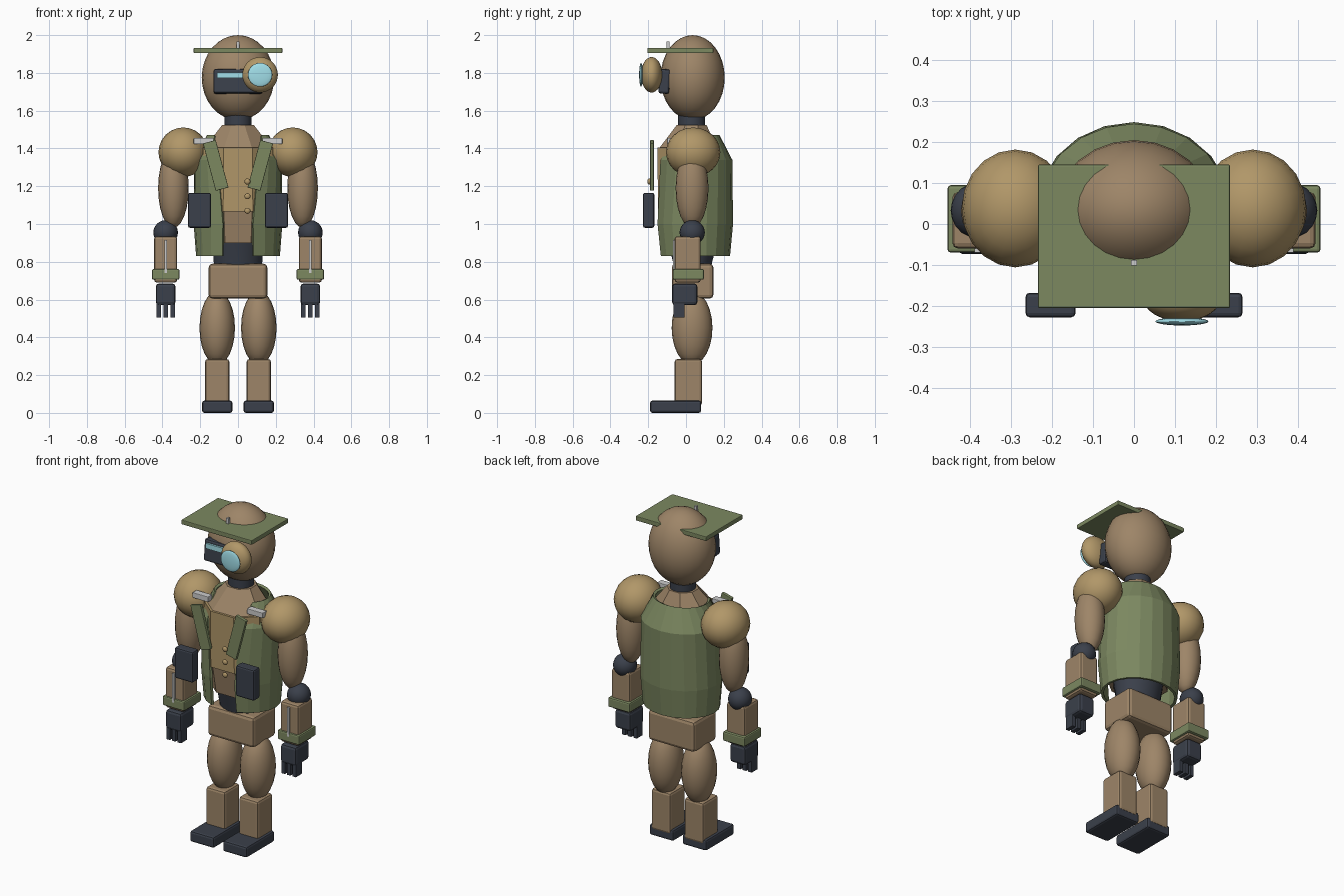
import bpy, bmesh
from math import sin, cos, pi, radians
from mathutils import Matrix, Vector

if "Cube" in bpy.data.objects:
    bpy.data.objects.remove(bpy.data.objects["Cube"])


def material(name, rgb):
    m = bpy.data.materials.new(name)
    m.diffuse_color = (*rgb, 1)
    m.use_nodes = True
    m.node_tree.nodes["Principled BSDF"].inputs["Base Color"].default_value = m.diffuse_color
    return m


BROWN = material("brown", (0.34, 0.235, 0.138))
TAN = material("tan", (0.44, 0.31, 0.14))
GREEN = material("green", (0.20, 0.246, 0.118))
DARK = material("dark", (0.043, 0.051, 0.07))
STEEL = material("steel", (0.58, 0.58, 0.60))
GLASS = material("glass", (0.36, 0.74, 0.82))


def finish(bm, name, mat, smooth=False):
    bmesh.ops.recalc_face_normals(bm, faces=bm.faces[:])
    for f in bm.faces:
        f.smooth = smooth
    me = bpy.data.meshes.new(name)
    bm.to_mesh(me)
    bm.free()
    me.materials.append(mat)
    ob = bpy.data.objects.new(name, me)
    bpy.context.collection.objects.link(ob)
    return ob


def ball(name, mat, c, r, seg=20, rings=12):
    bm = bmesh.new()
    bmesh.ops.create_uvsphere(bm, u_segments=seg, v_segments=rings, radius=1)
    bmesh.ops.transform(bm, matrix=Matrix.Translation(c) @ Matrix.Diagonal((*r, 1)), verts=bm.verts[:])
    return finish(bm, name, mat, True)


def box(name, mat, lo, hi, bevel=0.0, rot=None):
    """Box between two corners, optionally bevelled and turned about its centre."""
    lo, hi = Vector(lo), Vector(hi)
    bm = bmesh.new()
    bmesh.ops.create_cube(bm, size=1)
    bmesh.ops.scale(bm, vec=hi - lo, verts=bm.verts[:])
    if bevel:
        bmesh.ops.bevel(bm, geom=bm.edges[:], offset=bevel, segments=2, profile=0.5, affect='EDGES')
    if rot:
        bmesh.ops.transform(bm, matrix=Matrix.Rotation(radians(rot[0]), 4, rot[1]), verts=bm.verts[:])
    bmesh.ops.translate(bm, vec=(lo + hi) / 2, verts=bm.verts[:])
    return finish(bm, name, mat)


def loft(name, mat, rings, n, smooth=False):
    """Closed stack of elliptical rings (z, rx, ry, cy), with a flat side to the front."""
    bm = bmesh.new()
    rows = [[bm.verts.new((rx * sin((i + .5) * 2 * pi / n), cy - ry * cos((i + .5) * 2 * pi / n), z))
             for i in range(n)] for z, rx, ry, cy in rings]
    for a, b in zip(rows, rows[1:]):
        for i in range(n):
            bm.faces.new((a[i], a[(i + 1) % n], b[(i + 1) % n], b[i]))
    bm.faces.new(rows[0])
    bm.faces.new(rows[-1])
    ob = finish(bm, name, mat, smooth)
    if smooth:
        bpy.context.view_layer.objects.active = ob
        ob.select_set(True)
        bpy.ops.object.shade_smooth_by_angle(angle=radians(40))
        ob.select_set(False)
    return ob


# head, hat brim and face gear
ball("head", BROWN, (0, 0.035, 1.775), (0.192, 0.17, 0.225), 24, 16)
box("hat_brim", GREEN, (-0.235, -0.205, 1.905), (0.235, 0.145, 1.932), 0.004)
box("hat_pin", STEEL, (-0.007, -0.102, 1.9), (0.007, -0.088, 1.965))
box("visor", DARK, (-0.13, -0.142, 1.69), (0.13, -0.085, 1.82), 0.012, (-5, 'X'))
box("visor_strip", GLASS, (-0.11, -0.15, 1.772), (0.11, -0.13, 1.803))
ball("eye_scope", TAN, (0.117, -0.182, 1.79), (0.094, 0.056, 0.094), 24, 16)
ball("eye_lens", GLASS, (0.117, -0.238, 1.79), (0.065, 0.01, 0.063), 24, 12)

# neck, torso, chest and waist
loft("neck", DARK, [(1.47, 0.072, 0.072, 0.03), (1.58, 0.072, 0.072, 0.03)], 20, True)
loft("torso", BROWN, [(0.9, 0.18, 0.15, 0.03), (1.065, 0.195, 0.168, 0.02),
                      (1.4, 0.195, 0.165, 0.01), (1.525, 0.09, 0.085, 0.03)], 8)
loft("chest_panel", TAN, [(1.065, 0.205, 0.172, 0.012), (1.405, 0.2, 0.168, 0.003)], 8)
loft("waist", DARK, [(0.75, 0.125, 0.095, 0.035), (0.80, 0.13, 0.105, 0.035), (0.91, 0.14, 0.135, 0.035)], 20, True)
box("pelvis", BROWN, (-0.155, -0.075, 0.605), (0.155, 0.145, 0.79), 0.02)

# open-fronted vest: rings of (z, rx, ry, half opening angle)
bm = bmesh.new()
N = 18
rows = []
for z, rx, ry, op in [(0.83, 0.222, 0.19, 22), (1.0, 0.235, 0.206, 20), (1.34, 0.232, 0.202, 28),
                      (1.47, 0.165, 0.135, 50)]:
    a0 = radians(op)
    angles = [a0 + (2 * pi - 2 * a0) * i / N for i in range(N + 1)]
    rows.append([bm.verts.new((rx * sin(a), 0.043 - ry * cos(a), z)) for a in angles])
for a, b in zip(rows, rows[1:]):
    for i in range(N):
        bm.faces.new((a[i], a[i + 1], b[i + 1], b[i]))
vest = finish(bm, "vest", GREEN)
solid = vest.modifiers.new("thickness", 'SOLIDIFY')
solid.thickness = 0.015

# buttons standing in front of the chest
for i, z in enumerate((1.225, 1.147, 1.07)):
    ball(f"button_{i}", TAN, (0.05, -0.195, z), (0.016, 0.01, 0.016), 12, 8)

# everything that comes in pairs
for s, side in ((-1, "left"), (1, "right")):
    def pair(name, mat, x, w, y, z, bevel=0.0, rot=None):
        box(f"{side}_{name}", mat, (s * x - w / 2, y[0], z[0]), (s * x + w / 2, y[1], z[1]), bevel, rot)

    def pair_ball(name, mat, c, r):
        ball(f"{side}_{name}", mat, (s * c[0], c[1], c[2]), r)

    # vest trim
    pair("lapel", GREEN, 0.118, 0.07, (-0.19, -0.17), (1.18, 1.44), 0.003, (s * 15, 'Y'))
    pair("pouch", DARK, 0.204, 0.122, (-0.228, -0.168), (0.98, 1.165), 0.01)
    pair("shoulder_bar", STEEL, 0.182, 0.105, (-0.1, -0.06), (1.423, 1.455), 0.003)
    # arm
    pair_ball("shoulder", TAN, (0.29, 0.038, 1.38), (0.131, 0.144, 0.131))
    pair_ball("upper_arm", BROWN, (0.342, 0.032, 1.19), (0.081, 0.087, 0.21))
    pair_ball("elbow", DARK, (0.383, 0.033, 0.955), (0.065, 0.067, 0.065))
    pair("forearm", BROWN, 0.383, 0.122, (-0.06, 0.078), (0.69, 0.935), 0.014)
    pair("forearm_rod", STEEL, 0.383, 0.014, (-0.07, -0.055), (0.74, 0.915))
    pair("cuff", GREEN, 0.383, 0.145, (-0.07, 0.095), (0.705, 0.762), 0.008)
    pair("hand", DARK, 0.383, 0.104, (-0.073, 0.06), (0.57, 0.685), 0.016)
    for i in (-1, 0, 1):
        pair(f"finger_{i + 1}", DARK, 0.383 + i * 0.037, 0.025, (-0.066, -0.008), (0.505, 0.6), 0.003)
    # leg
    pair_ball("thigh", BROWN, (0.11, 0.032, 0.45), (0.094, 0.108, 0.195))
    pair("shin", BROWN, 0.11, 0.128, (-0.06, 0.085), (0.04, 0.285), 0.014)
    pair("foot", DARK, 0.11, 0.16, (-0.19, 0.08), (0.0, 0.065), 0.012)
